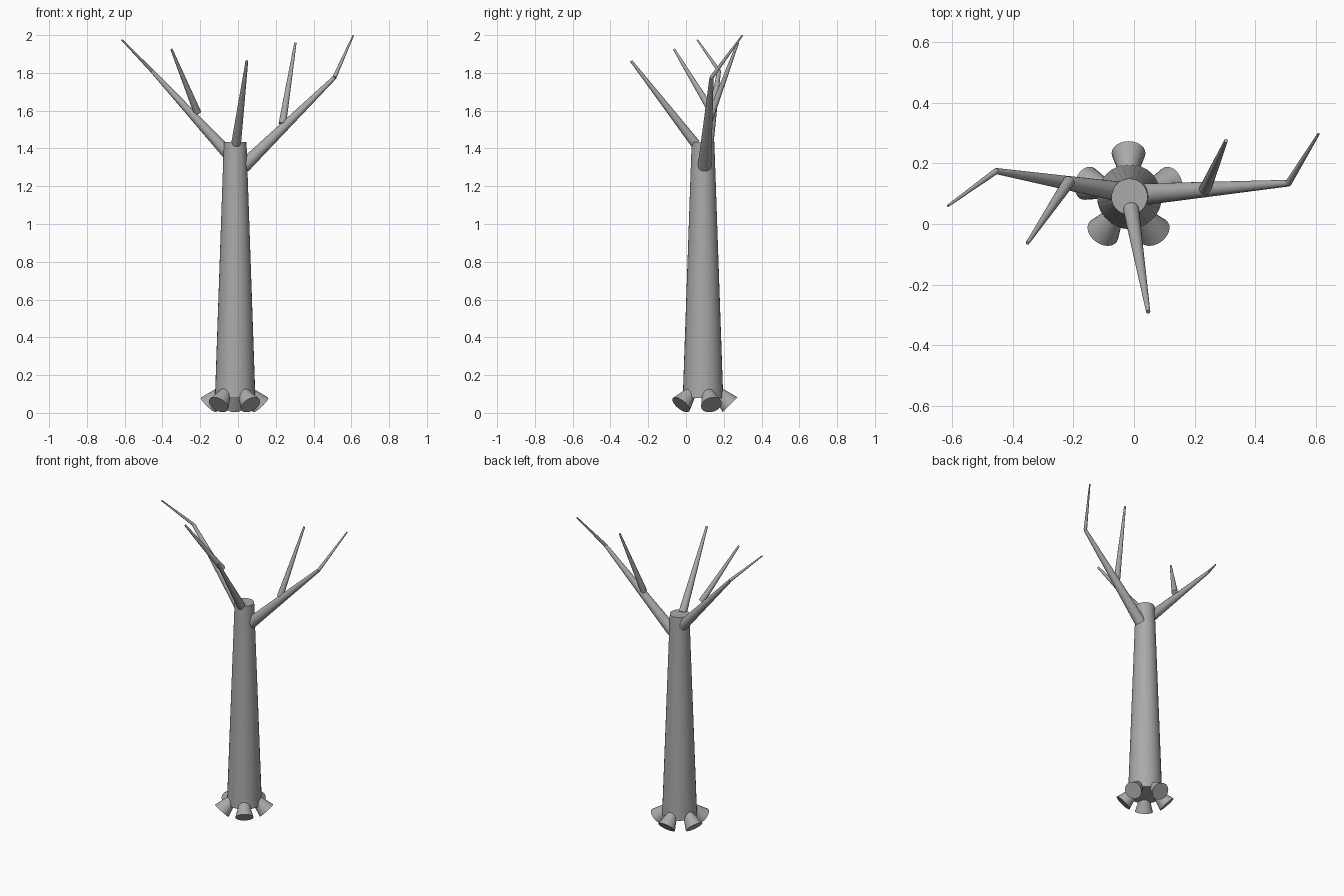
import bpy
import math
from mathutils import Vector

if "Cube" in bpy.data.objects:
    bpy.data.objects.remove(bpy.data.objects["Cube"])

bark = bpy.data.materials.new("grey_bark")
bark.diffuse_color = (0.4, 0.4, 0.4, 1)
bark.use_nodes = True
bark.node_tree.nodes["Principled BSDF"].inputs["Base Color"].default_value = bark.diffuse_color

CX, CY = -0.015, 0.09  # trunk axis


def limb(name, start, end, r1, r2, sides=24):
    """Tapered round limb running from start to end."""
    a, b = Vector(start), Vector(end)
    d = b - a
    bpy.ops.mesh.primitive_cone_add(vertices=sides, radius1=r1, radius2=r2,
                                    depth=d.length, location=(a + b) / 2,
                                    rotation=d.to_track_quat('Z', 'Y').to_euler())
    ob = bpy.context.object
    ob.name = name
    ob.data.materials.append(bark)
    bpy.ops.object.shade_smooth_by_angle(angle=math.radians(40))
    return ob


# Trunk
limb("trunk", (CX, CY, 0.08), (CX, CY, 1.435), 0.107, 0.06, 32)

# Five flared root stubs, tilted outward and down
for i in range(5):
    t = math.radians(90 + 72 * i)

    def at(r, z):
        return (CX - 0.003 + r * math.cos(t), CY + r * math.sin(t), z)
    limb(f"root_{i + 1}", at(0.072, 0.115), at(0.144, 0.043), 0.028, 0.056)

# Right bough with its twigs
fork = (0.51, 0.135, 1.775)
limb("right_bough", (0.03, 0.098, 1.305), fork, 0.036, 0.011)
limb("right_end_twig", fork, (0.61, 0.298, 1.998), 0.011, 0.004, 16)
limb("right_side_twig", (0.235, 0.115, 1.53), (0.304, 0.275, 1.96), 0.02, 0.006, 16)

# Left bough with its twigs
fork = (-0.455, 0.175, 1.81)
limb("left_bough", (-0.05, 0.107, 1.37), fork, 0.033, 0.01)
limb("left_end_twig", fork, (-0.615, 0.06, 1.975), 0.01, 0.004, 16)
limb("left_side_twig", (-0.215, 0.14, 1.59), (-0.352, -0.063, 1.925), 0.02, 0.006, 16)

# Front branch
limb("front_branch", (-0.01, 0.05, 1.425), (0.047, -0.29, 1.863), 0.026, 0.007)
